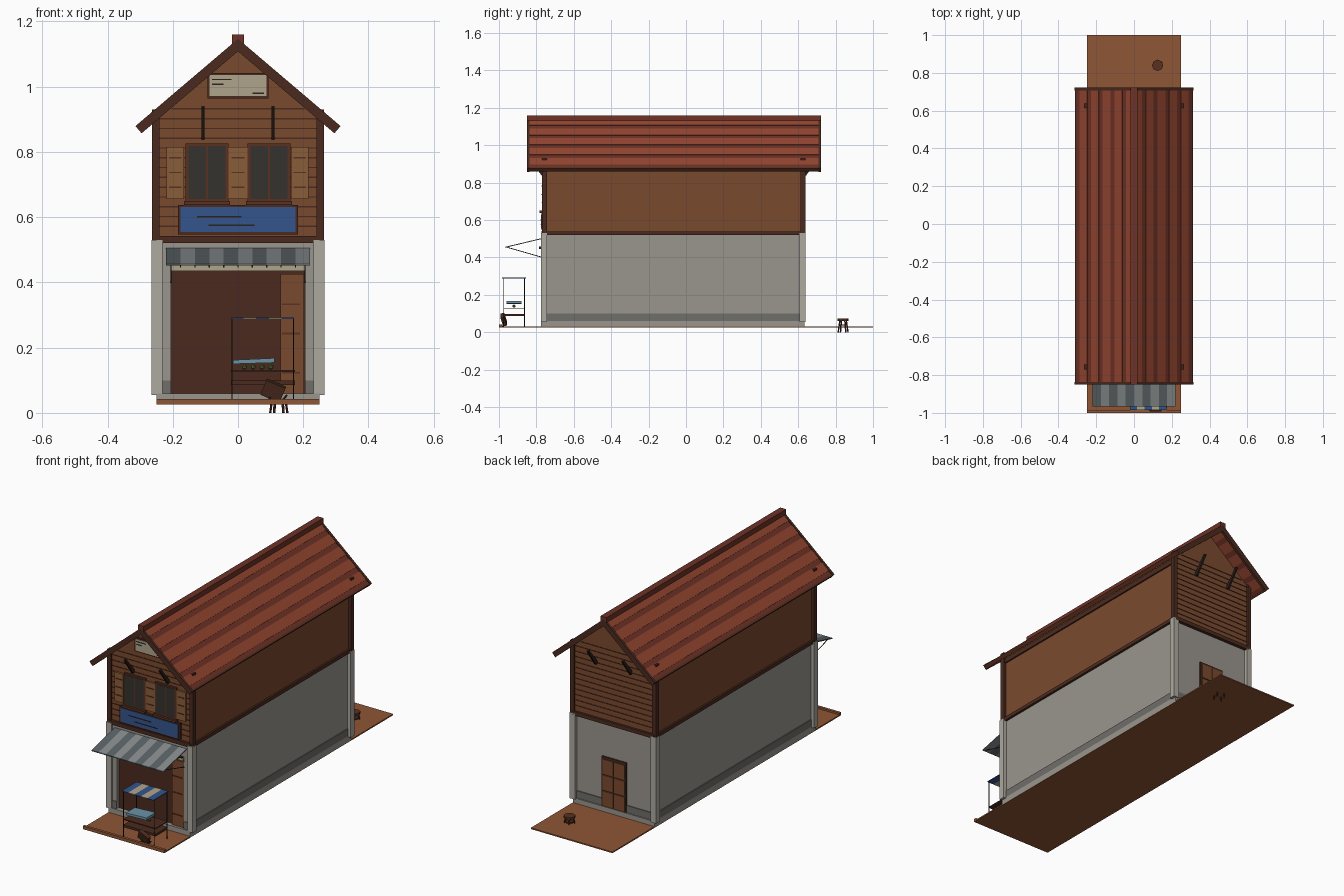
import bpy, math
from mathutils import Vector, Matrix

if "Cube" in bpy.data.objects:
    bpy.data.objects.remove(bpy.data.objects["Cube"])

def mat(name, h):
    m = bpy.data.materials.new(name)
    c = [int(h[i:i + 2], 16) / 255 for i in (0, 2, 4)]
    m.diffuse_color = [((v + .055) / 1.055) ** 2.4 if v > .04 else v / 12.9 for v in c] + [1]
    m.use_nodes = True
    m.node_tree.nodes["Principled BSDF"].inputs["Base Color"].default_value = m.diffuse_color
    return m

WOOD, DARK, TRIM = mat("wood", "7a4a2e"), mat("dark_wood", "4a2a1e"), mat("trim", "5a3020")
SHUT, GLASS, BLUE = mat("shutter_wood", "8a5d3a"), mat("glass", "35322e"), mat("blue", "34558c")
CREAM, STONE, POST = mat("cream", "b0a58c"), mat("stone", "9a968e"), mat("post_stone", "aeaaa0")
BASE, GREY1, GREY2 = mat("skirt", "706e6a"), mat("canvas_light", "858a8c"), mat("canvas_dark", "5a6265")
TILE1, TILE2, EARTH = mat("tile_light", "944630"), mat("tile_dark", "6e3226"), mat("earth", "8f5636")
BLACK, GREEN, PALE = mat("iron", "2a211c"), mat("green", "58733a"), mat("pale_blue", "6c94a8")

def mesh(name, verts, faces, m):
    me = bpy.data.meshes.new(name)
    me.from_pydata(verts, [], faces)
    me.materials.append(m)
    ob = bpy.data.objects.new(name, me)
    bpy.context.collection.objects.link(ob)
    return ob

def prism(name, pts, a, b, m, axis='y'):
    """Extrude an (x,z) profile along y, or a (y,z) profile along x."""
    n = len(pts)
    put = (lambda p, t: (p[0], t, p[1])) if axis == 'y' else (lambda p, t: (t, p[0], p[1]))
    area = sum(pts[i][0] * pts[(i + 1) % n][1] - pts[(i + 1) % n][0] * pts[i][1] for i in range(n))
    if (area < 0) == (axis == 'y'):
        pts = pts[::-1]
    v = [put(p, t) for t in (a, b) for p in pts]
    f = [tuple(range(n)), tuple(range(2 * n - 1, n - 1, -1))]
    f += [(i, i + n, (i + 1) % n + n, (i + 1) % n) for i in range(n)]
    return mesh(name, v, f, m)

def box(name, x0, x1, y0, y1, z0, z1, m):
    return prism(name, [(x0, z0), (x1, z0), (x1, z1), (x0, z1)], y0, y1, m)

def rod(name, a, b, r, m, sides=6, r2=None):
    a, b = Vector(a), Vector(b)
    bpy.ops.mesh.primitive_cone_add(vertices=sides, radius1=r, radius2=r2 or r, depth=(b - a).length)
    ob = bpy.context.object
    ob.name = name
    ob.matrix_world = Matrix.Translation((a + b) / 2) @ (b - a).to_track_quat('Z', 'Y').to_matrix().to_4x4()
    ob.data.materials.append(m)
    return ob

# ground, curb, plinth
box("ground", -.25, .25, -1, 1, .025, .032, EARTH)
box("curb", -.25, .25, -1, -.985, .025, .042, EARTH)
box("plinth", -.25, .25, -.775, .633, .027, .06, STONE)

# ground storey with a recessed shop opening
box("lower_walls", -.245, .245, -.745, .622, .05, .53, STONE)
for s in (-1, 1):
    x = sorted((s * .205, s * .245))
    box("shop_jamb", *x, -.765, -.74, .06, .435, STONE)
    x = sorted((s * .244, s * .25))
    box("side_skirt", *x, -.75, .62, .06, .1, BASE)
    box("jamb_skirt", *sorted((s * .206, s * .235)), -.769, -.74, .06, .1, BASE)
    box("back_skirt", *sorted((s * .075, s * .24)), .62, .627, .06, .1, BASE)
    for y in (-.775, .607):
        x = sorted((s * .232, s * .265))
        box("stone_post", *x, y, y + .033, .055, .53, POST)
        x = sorted((s * .24, s * .263))
        box("corner_post", *x, y + .006, y + .031, .53, .93, DARK)
box("shop_header", -.245, .245, -.765, -.74, .435, .53, STONE)
box("shop_lintel", -.205, .205, -.772, -.76, .435, .455, CREAM)
box("shop_interior", -.205, .205, -.75, -.744, .06, .435, DARK)
box("shop_door_leaf", .13, .203, -.762, -.749, .06, .425, WOOD)
for z in (.12, .24, .33):
    box("door_leaf_rail", .135, .19, -.765, -.76, z, z + .006, TRIM)

# back door
box("back_door_frame", -.075, .075, .62, .63, .06, .335, DARK)
for x0 in (-.067, .003):
    for i in range(3):
        z = .066 + i * .088
        box("back_door_panel", x0, x0 + .064, .625, .635, z, z + .08, WOOD)

# upper storey and gables
prism("upper_walls", [(-.248, .53), (.248, .53), (.248, .905), (0, 1.112), (-.248, .905)], -.758, .628, WOOD)
for y0, y1 in ((-.772, -.75), (.615, .64)):
    box("end_beam", -.25, .25, y0, y1, .52, .542, DARK)
for s in (-1, 1):
    box("side_beam", *sorted((s * .24, s * .258)), -.765, .632, .52, .54, DARK)
    box("eave_beam", *sorted((s * .24, s * .256)), -.765, .632, .868, .895, DARK)
for i in range(13):
    z = .57 + i * .03
    w = min(.24, (1.10 - z) * 1.2)
    for y0, y1 in ((-.7605, -.757), (.627, .6305)):
        box("plank_seam", -w, w, y0, y1, z, z + .004, DARK)

# windows, shutters, sill
for s in (-1, 1):
    cx = s * .095
    box("window_frame", cx - .066, cx + .066, -.769, -.757, .648, .826, TRIM)
    for k in (-1, 1):
        c = cx + k * .0295
        box("window_glass", c - .0265, c + .0265, -.771, -.76, .656, .818, GLASS)
    box("window_sill", cx - .07, cx + .07, -.782, -.757, .638, .65, TRIM)
for c, w in ((-.192, .027), (0, .029), (.189, .027)):
    box("shutter", c - w, c + w, -.769, -.757, .655, .815, SHUT)
    for z in (.69, .735, .78):
        box("shutter_slat", c - w * .7, c + w * .7, -.772, -.765, z, z + .004, TRIM)

# sign board and gable vent board
box("sign_frame", -.184, .184, -.772, -.757, .547, .638, DARK)
box("sign_panel", -.177, .177, -.776, -.76, .554, .631, BLUE)
box("sign_groove", -.125, .01, -.778, -.77, .599, .603, BLACK)
box("sign_groove", -.09, .05, -.778, -.77, .573, .577, BLACK)
box("vent_frame", -.094, .094, -.77, -.757, .964, 1.042, DARK)
box("vent_board", -.087, .087, -.774, -.76, .971, 1.035, CREAM)
for x0, x1, z in ((-.08, -.02, 1.02), (-.08, -.045, 1.005), (.045, .08, .978)):
    box("vent_slot", x0, x1, -.776, -.77, z, z + .004, BLACK)

# gable brackets under the overhang
for x in (-.107, .107):
    for yw, yo in ((-.76, -.83), (.63, .70)):
        d = .012 if yo > 0 else -.012
        prism("gable_bracket", [(yw, .838), (yw + d, .838), (yo + d, .935), (yo, .94), (yw, .856)],
              x - .005, x + .005, BLACK, 'x')

# roof: overlapping tile courses on each slope, barge boards, ridge
def slope(s, t, off):
    return (s * (.308 * t + .65 * off), 1.14 - .262 * t + .76 * off)

def strip(name, s, t0, t1, lo, hi, y0, y1, m):
    prism(name, [slope(s, t0, lo), slope(s, t1, lo), slope(s, t1, hi), slope(s, t0, hi)], y0, y1, m)

for s in (-1, 1):
    for i in range(5):
        strip("tile_course", s, i / 5, (i + .66) / 5, -.016, .003, -.84, .712, TILE1)
        strip("tile_gap", s, (i + .66) / 5, (i + 1) / 5, -.016, 0, -.84, .712, TILE2)
    for y0, y1 in ((-.85, -.836), (.708, .722)):
        strip("barge_board", s, -.01, 1.01, -.024, .005, y0, y1, DARK)
    strip("eave_board", s, .985, 1.01, -.02, .002, -.845, .717, TRIM)
box("ridge_cap", -.018, .018, -.85, .722, 1.132, 1.16, TILE2)

# striped awning with struts and hanging hooks
for i in range(10):
    x = -.22 + i * .044
    prism("awning_stripe", [(-.765, .505), (-.967, .457), (-.967, .452), (-.765, .5)], x, x + .044,
          (GREY2, GREY1)[i % 2], 'x')
    if i:
        box("awning_hook", x - .002, x + .002, -.785, -.77, .445, .458, BLACK)
box("hook_rail", -.205, .205, -.785, -.768, .455, .459, BLACK)
for x in (-.205, .205):
    rod("awning_strut", (x, -.765, .4), (x, -.962, .456), .002, BLACK)

# market stall in front of the shop
box("stall_table", -.022, .175, -.972, -.866, .086, .099, DARK)
box("stall_shelf", -.022, .175, -.972, -.866, .126, .131, DARK)
for x in (-.018, .17):
    for y in (-.975, -.863):
        rod("stall_pole", (x, y, .03), (x, y, .29), .002, BLACK)
for i in range(5):
    x = -.022 + i * .0388
    box("stall_cover", x, x + .0388, -.985, -.855, .288, .292, (BLUE, CREAM)[i % 2])
prism("fish_tray", [(-.015, .15), (.112, .154), (.112, .168), (-.015, .162)], -.96, -.88, PALE)
for i in range(4):
    bpy.ops.mesh.primitive_ico_sphere_add(subdivisions=1, radius=.009, location=(.02 + i * .027, -.92, .14))
    bpy.context.object.name = "vegetable"
    bpy.context.object.data.materials.append(GREEN)

# tipped crate by the curb
crate = box("tipped_crate", -.032, .032, -.01, .01, -.025, .025, DARK)
crate.matrix_world = Matrix.Translation((.108, -.975, .068)) @ Matrix.Rotation(.4, 4, 'Y') @ Matrix.Rotation(.3, 4, 'X')
for x in (.085, .13):
    rod("crate_slat", (x, -.98, .03), (x + .02, -.975, .055), .003, BLACK, 4)

# back yard stool
rod("stool_seat", (.125, .84, .06), (.125, .84, .073), .03, TRIM, 8)
rod("stool_ring", (.125, .84, .035), (.125, .84, .041), .02, DARK, 8)
for k in range(4):
    a = .5 + k * math.pi / 2
    c, n = math.cos(a), math.sin(a)
    rod("stool_leg", (.125 + .03 * c, .84 + .03 * n, 0), (.125 + .02 * c, .84 + .02 * n, .062), .004, DARK)
